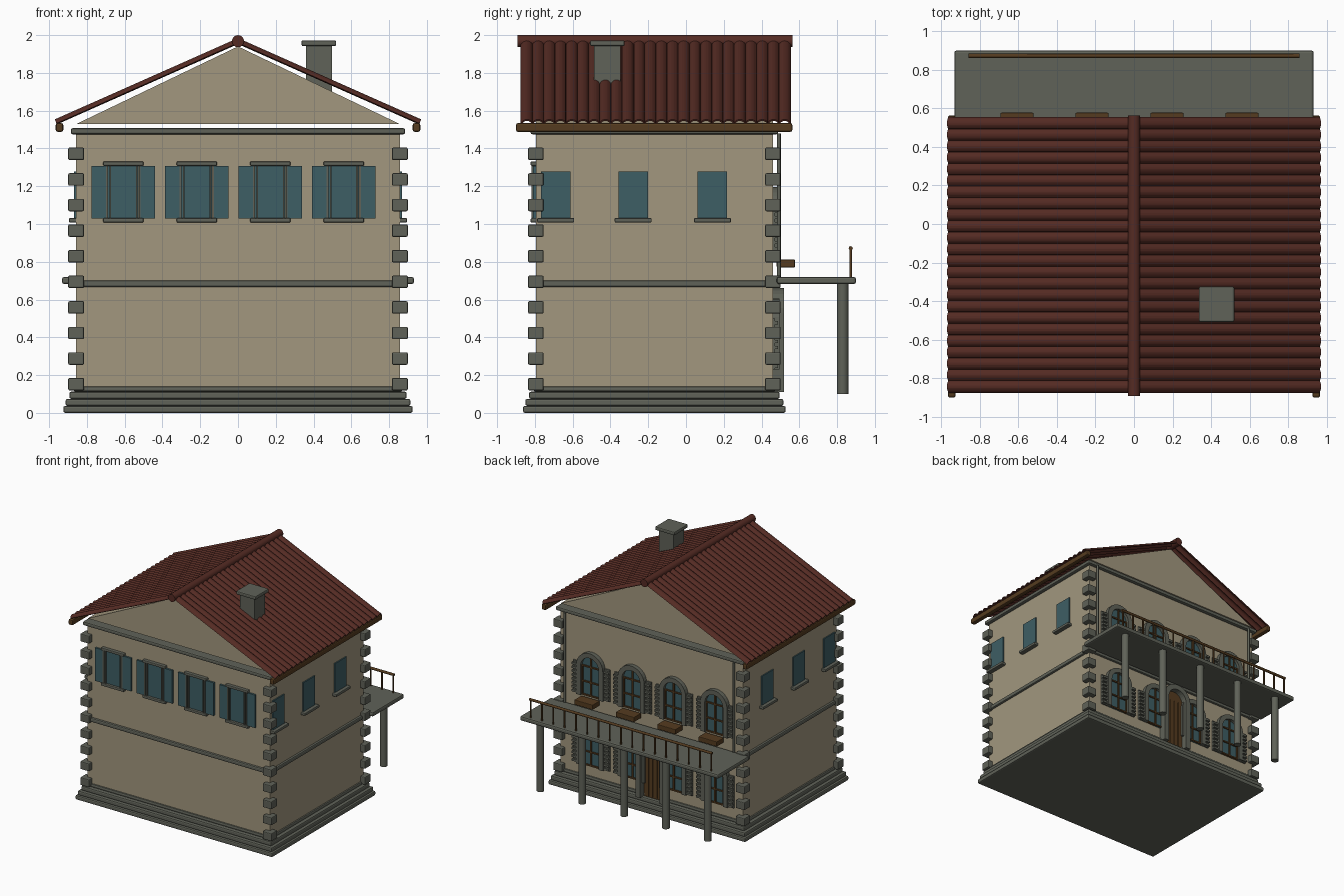
import bpy, bmesh, math
from mathutils import Matrix, Vector

cube = bpy.data.objects.get("Cube")
if cube:
    bpy.data.objects.remove(cube)


def material(name, rgb):
    m = bpy.data.materials.new(name)
    m.use_nodes = True
    m.diffuse_color = (*rgb, 1)
    m.node_tree.nodes["Principled BSDF"].inputs["Base Color"].default_value = (*rgb, 1)
    return m


PLASTER = material("beige plaster", (0.36, 0.31, 0.21))
STONE = material("grey stone", (0.115, 0.122, 0.098))
TILE = material("red brown tile", (0.09, 0.024, 0.017))
WOOD = material("brown wood", (0.09, 0.044, 0.014))
GLASS = material("teal glass", (0.048, 0.112, 0.128))


def finish(name, bm, mat, bevel=0.0):
    bmesh.ops.recalc_face_normals(bm, faces=bm.faces)
    me = bpy.data.meshes.new(name)
    bm.to_mesh(me)
    bm.free()
    me.materials.append(mat)
    ob = bpy.data.objects.new(name, me)
    bpy.context.collection.objects.link(ob)
    if bevel:
        mod = ob.modifiers.new("Bevel", "BEVEL")
        mod.width, mod.segments = bevel, 2
    return ob


def boxes(name, mat, spans, bevel=0.0):
    """One object made of boxes given as x0, x1, y0, y1, z0, z1."""
    bm = bmesh.new()
    for x0, x1, y0, y1, z0, z1 in spans:
        mid = Vector((x0 + x1, y0 + y1, z0 + z1)) / 2
        size = Matrix.Diagonal((x1 - x0, y1 - y0, z1 - z0, 1))
        bmesh.ops.create_cube(bm, size=1, matrix=Matrix.Translation(mid) @ size)
    return finish(name, bm, mat, bevel)


def prism(name, mat, outline, y0, y1, bevel=0.0):
    """Extrude an x-z outline along y."""
    bm = bmesh.new()
    face = bm.faces.new([bm.verts.new((x, y0, z)) for x, z in outline])
    out = bmesh.ops.extrude_face_region(bm, geom=[face])["geom"]
    bmesh.ops.translate(bm, vec=(0, y1 - y0, 0),
                        verts=[v for v in out if isinstance(v, bmesh.types.BMVert)])
    return finish(name, bm, mat, bevel)


def rods(name, mat, ends, radius, sides=12):
    bm = bmesh.new()
    for a, b in ends:
        a, b = Vector(a), Vector(b)
        turn = (b - a).to_track_quat("Z", "Y").to_matrix().to_4x4()
        bmesh.ops.create_cone(bm, cap_ends=True, segments=sides, radius1=radius,
                              radius2=radius, depth=(b - a).length,
                              matrix=Matrix.Translation((a + b) / 2) @ turn)
    ob = finish(name, bm, mat)
    for p in ob.data.polygons:
        p.use_smooth = len(p.vertices) == 4
    return ob


def arch(cx, half, z0, spring, steps=14):
    arc = [(cx + half * math.cos(math.pi * i / steps),
            spring + half * math.sin(math.pi * i / steps)) for i in range(steps + 1)]
    return [(cx + half, z0)] + arc + [(cx - half, z0)]


# Main dimensions
HX, FRONT, BACK = 0.857, -0.795, 0.46
MID = (FRONT + BACK) / 2
HY = (BACK - FRONT) / 2


def band(out, z0, z1):
    return (-HX - out, HX + out, FRONT - out, BACK + out, z0, z1)


# Walls, plinth and mouldings
boxes("walls", PLASTER, [band(0, 0.05, 1.485)])
boxes("plinth_steps", STONE, [band(0.068, 0, 0.037), band(0.056, 0.037, 0.074),
                              band(0.036, 0.074, 0.112), band(0.012, 0.112, 0.14)], 0.01)
boxes("floor_band", STONE, [band(0.018, 0.667, 0.702)], 0.01)
boxes("cornice", STONE, [band(0.028, 1.475, 1.507)], 0.01)

# Corner stones
stones = []
for sx in (-1, 1):
    for sy in (-1, 1):
        cx, cy = sx * 0.857, MID + sy * HY
        for i in range(10):
            z = 0.152 + i * 0.1355
            stones.append((cx - 0.042, cx + 0.042, cy - 0.041, cy + 0.041, z - 0.033, z + 0.033))
boxes("corner_stones", STONE, stones, 0.007)

# Gable block and corrugated roof
prism("gable", PLASTER, [(-0.855, 1.53), (0.855, 1.53), (0, 1.94)], FRONT, BACK)
ROWS, SEG, Y0, Y1 = 24, 8, -0.872, 0.552
for side, sx in (("left", 1), ("right", -1)):
    bm = bmesh.new()
    normal = Vector((sx * 0.41, 0, 0.91))
    lines = []
    for i in range(ROWS * SEG + 1):
        y = Y0 + (Y1 - Y0) * i / (ROWS * SEG)
        lift = normal * 0.021 * abs(math.sin(math.pi * i / SEG)) ** 0.7
        lines.append([bm.verts.new(Vector(p) + lift)
                      for p in ((0, y, 1.957), (sx * 0.96, y, 1.531))])
    for a, b in zip(lines, lines[1:]):
        bm.faces.new((a[0], a[1], b[1], b[0]))
    roof = finish(side + "_roof_tiles", bm, TILE)
    solid = roof.modifiers.new("Thickness", "SOLIDIFY")
    solid.thickness, solid.offset = 0.008, 0
rods("ridge_tile", TILE, [((0, -0.892, 1.968), (0, 0.563, 1.968))], 0.032, 16)
boxes("eave_gutters", WOOD, [(s * 0.945 - 0.02, s * 0.945 + 0.02, -0.9, 0.563, 1.488, 1.534)
                             for s in (-1, 1)], 0.01)

# Chimney
boxes("chimney", STONE, [(0.36, 0.498, -0.487, -0.348, 1.7, 1.95)])
boxes("chimney_cap", STONE, [(0.336, 0.52, -0.508, -0.325, 1.942, 1.972)], 0.008)

# Front windows
CENTRES = [-0.607 + 0.389 * i for i in range(4)]
F = FRONT
panes, leaves, trim, bars = [], [], [], []
for c in CENTRES:
    panes.append((c - 0.08, c + 0.08, F - 0.008, F + 0.01, 1.03, 1.315))
    for s in (-1, 1):
        a, b = sorted((c + s * 0.086, c + s * 0.168))
        leaves.append((a, b, F - 0.016, F + 0.01, 1.028, 1.308))
        for off, w in ((0.087, 0.005), (0.07, 0.004)):
            x = c + s * off
            bars.append((x - w, x + w, F - 0.022, F + 0.01, 1.03, 1.315))
    trim.append((c - 0.107, c + 0.107, F - 0.028, F + 0.01, 1.008, 1.031))
    trim.append((c - 0.107, c + 0.107, F - 0.028, F + 0.01, 1.308, 1.331))
boxes("front_window_panes", GLASS, panes)
boxes("front_shutters", GLASS, leaves)
boxes("front_window_bars", STONE, bars)
boxes("front_sills_and_lintels", STONE, trim, 0.006)

# Side windows
panes, sills = [], []
for s in (-1, 1):
    for y in (-0.69, -0.28, 0.14):
        a, b = sorted((s * (HX - 0.01), s * (HX + 0.01)))
        panes.append((a, b, y - 0.078, y + 0.078, 1.03, 1.278))
        a, b = sorted((s * (HX - 0.01), s * (HX + 0.038)))
        sills.append((a, b, y - 0.098, y + 0.098, 1.008, 1.032))
boxes("side_window_panes", GLASS, panes)
boxes("side_window_sills", STONE, sills, 0.006)


def arched_opening(name, c, z0, spring, half, rim, depth, mat):
    prism(name + "_panel", mat, arch(c, half + 0.005, z0, spring), BACK - 0.01, BACK + 0.01)
    ring = arch(c, half + rim, z0, spring) + arch(c, half, z0, spring)[::-1]
    prism(name + "_surround", STONE, ring, BACK - 0.01, BACK + depth)


# Back windows on both floors, with louvred shutters
bars, slats = [], []
for floor, z0 in (("lower", 0.23), ("upper", 0.82)):
    for i, c in enumerate(CENTRES):
        spring = z0 + 0.25
        arched_opening(f"{floor}_window_{i + 1}", c, z0, spring, 0.085, 0.04, 0.035, GLASS)
        y = (BACK, BACK + 0.02)
        bars += [(c - 0.007, c + 0.007, *y, z0, spring + 0.085)]
        bars += [(c - 0.085, c + 0.085, *y, z - 0.006, z + 0.006)
                 for z in (z0 + 0.006, z0 + 0.12, spring)]
        bars += [(c + s * 0.08 - 0.006, c + s * 0.08 + 0.006, *y, z0, spring) for s in (-1, 1)]
        for s in (-1, 1):
            if floor == "lower" and s * (c + 0.023) < 0 and i in (1, 2):
                continue
            a, b = sorted((c + s * 0.12, c + s * 0.172))
            slats.append((a, b, BACK - 0.01, BACK + 0.012, z0, spring + 0.02))
            for k in range(8):
                z = z0 + 0.008 + k * 0.033
                slats.append((a, b, BACK, BACK + 0.028, z, z + 0.017))
boxes("back_window_bars", WOOD, bars)
boxes("back_louvre_shutters", STONE, slats)
boxes("flower_boxes", WOOD, [(c - 0.086, c + 0.086, BACK + 0.02, 0.577, 0.77, 0.812)
                             for c in CENTRES], 0.005)

# Back door
DOOR = -0.023
arched_opening("door", DOOR, 0.11, 0.525, 0.09, 0.045, 0.06, WOOD)
boxes("door_boards", WOOD, [(DOOR + x - 0.018, DOOR + x + 0.018, BACK, BACK + 0.018, 0.12, 0.53)
                            for x in (-0.06, -0.02, 0.02, 0.06)], 0.003)

# Balcony, its posts and railing
boxes("balcony_slab", STONE, [(-0.932, 0.932, BACK + 0.02, 0.9, 0.682, 0.72)], 0.012)
rods("balcony_posts", STONE, [((x, 0.83, 0.1), (x, 0.83, 0.69))
                              for x in (-0.787, -0.393, 0, 0.393, 0.787)], 0.03, 16)
rods("railing_balusters", WOOD, [((-0.848 + i * 0.106, 0.872, 0.71), (-0.848 + i * 0.106, 0.872, 0.872))
                                 for i in range(17)], 0.007, 8)
rods("railing_handrail", WOOD, [((-0.858, 0.872, 0.872), (0.858, 0.872, 0.872))], 0.011, 8)

# Downpipes
rods("downpipes", STONE, [((s * 0.795, 0.492, 0.7), (s * 0.795, 0.492, 1.48))
                          for s in (-1, 1)], 0.01, 8)
